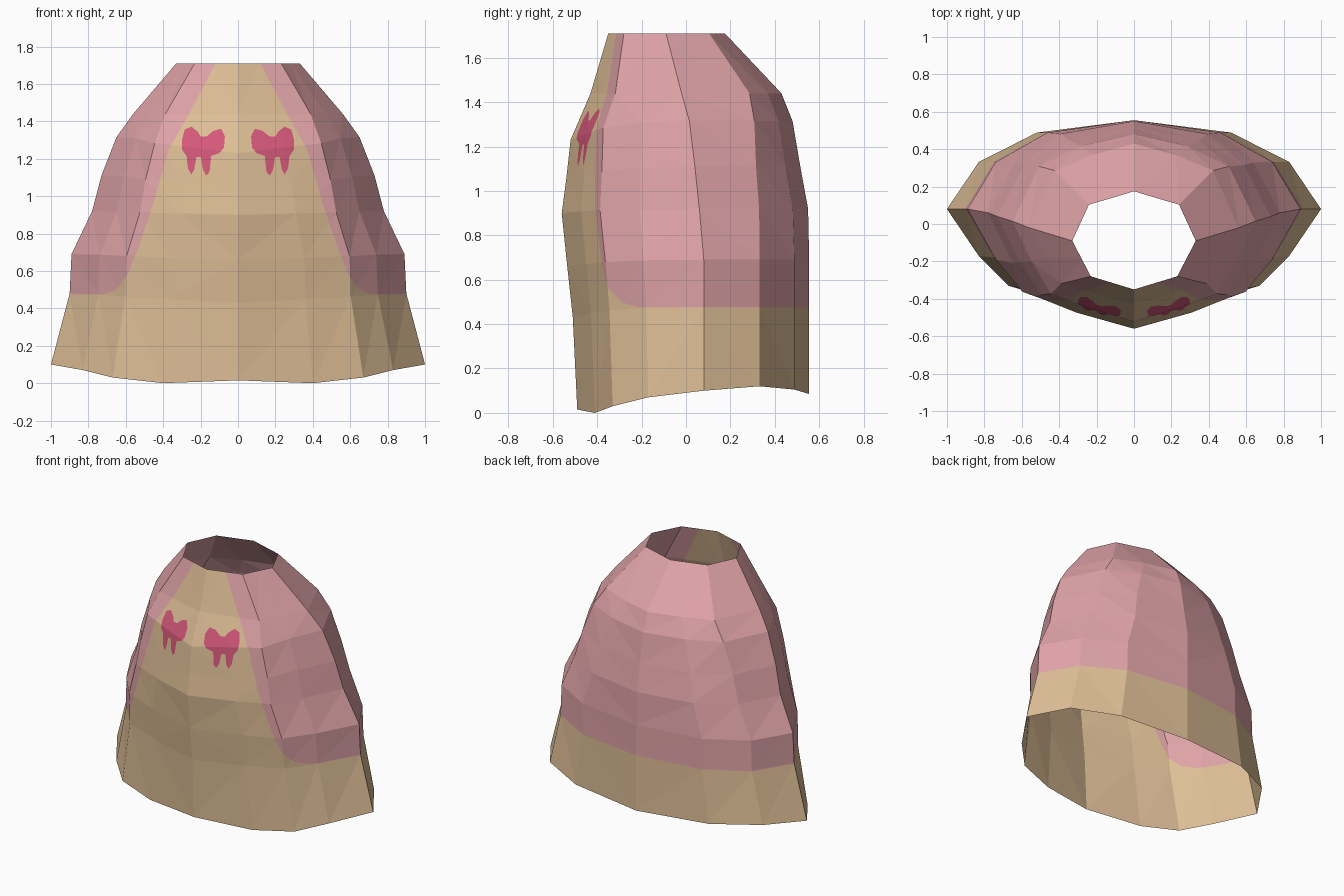
import bpy, bmesh
from mathutils import Vector

if "Cube" in bpy.data.objects:
    bpy.data.objects.remove(bpy.data.objects["Cube"])


def material(name, rgb):
    m = bpy.data.materials.new(name)
    m.diffuse_color = [((c / 255 + 0.055) / 1.055) ** 2.4 for c in rgb] + [1]
    m.use_nodes = True
    m.node_tree.nodes["Principled BSDF"].inputs["Base Color"].default_value = m.diffuse_color
    return m


# Rings from neck to hem: side half-width, side y, front y, back y, side z, front z
rings = [
    (0.33, -0.09, -0.35, 0.175, 1.71, 1.71),
    (0.56, -0.02, -0.43, 0.43, 1.44, 1.44),
    (0.65, 0.015, -0.52, 0.48, 1.315, 1.23),
    (0.73, 0.04, -0.54, 0.515, 1.11, 1.05),
    (0.78, 0.06, -0.56, 0.55, 0.92, 0.90),
    (0.89, 0.08, -0.535, 0.555, 0.69, 0.66),
    (0.90, 0.08, -0.51, 0.555, 0.48, 0.43),
    (1.00, 0.08, -0.49, 0.555, 0.10, 0.015),
]
# Half outline from front centre to back centre, as fractions (x, y), at neck and hem
neck = [(0, -1), (.35, -.865), (.70, -.73), (.85, -.365), (1, 0), (.73, .73), (.36, .865), (0, 1)]
hem = [(0, -1), (.40, -.86), (.67, -.72), (.83, -.44), (1, 0), (.83, .53), (.52, .86), (0, 1)]
hem_z = [.015, 0, .03, .07, .10, .12, .105, .085]
blend = [1, .75, .5, .25, .1, 0, 0, 0]

# Faceted garment shell
bm = bmesh.new()
loops = []
for r, (w, ys, yf, yb, zs, zf) in enumerate(rings):
    half = []
    for c in range(8):
        fx, fy = Vector(hem[c]).lerp(Vector(neck[c]), blend[r])
        y = ys + (fy * (yb - ys) if fy > 0 else -fy * (yf - ys))
        z = hem_z[c] if r == 7 else zs + max(-fy, 0) ** 3 * (zf - zs)
        half.append((fx * w, y, z))
    full = half + [(-x, y, z) for x, y, z in half[-2:0:-1]]
    loops.append([bm.verts.new(p) for p in full])
for a, b in zip(loops, loops[1:]):
    for i in range(14):
        j = (i + 1) % 14
        bm.faces.new((b[i], b[j], a[j], a[i]))
bmesh.ops.triangulate(bm, faces=bm.faces[:])


def cut(p, q, keep):
    """Slice chosen faces along the line p-q of the front view."""
    faces = [f for f in bm.faces if keep(f.calc_center_median())]
    geom = set(faces)
    for f in faces:
        geom.update(f.edges, f.verts)
    bmesh.ops.bisect_plane(bm, geom=list(geom), dist=1e-5, plane_co=(p[0], 0, p[1]),
                           plane_no=(q[1] - p[1], 0, p[0] - q[0]))


def inside(x, z, poly):
    hit = False
    for (x1, z1), (x2, z2) in zip(poly, poly[1:] + poly[:1]):
        if (z1 > z) != (z2 > z) and x < x1 + (z - z1) * (x2 - x1) / (z2 - z1):
            hit = not hit
    return hit


# Edge of the front panel and the hem band
edge = [(.12, 1.71), (.25, 1.46), (.37, 1.25), (.45, .97), (.53, .73), (.59, .58), (.65, .50), (.72, .475)]
panel = [(x, z) for x, z in edge] + [(-x, z) for x, z in edge[::-1]]
panel[0], panel[-1] = (.12, 1.72), (-.12, 1.72)
cut((0, .475), (1, .475), lambda c: True)
for s in (1, -1):
    for p, q in zip(edge, edge[1:]):
        cut((s * p[0], p[1]), (s * q[0], q[1]),
            lambda c: c.y < 0 and c.x * s > 0 and q[1] - .25 < c.z < p[1] + .25)

# Two painted bows, cut into the chest
bow = [(.30, 1.30), (.285, 1.355), (.25, 1.372), (.215, 1.345), (.20, 1.318), (.17, 1.318), (.13, 1.35),
       (.09, 1.36), (.07, 1.32), (.075, 1.26), (.10, 1.23), (.143, 1.215), (.152, 1.13), (.17, 1.11),
       (.187, 1.14), (.198, 1.21), (.222, 1.21), (.235, 1.14), (.25, 1.115), (.268, 1.15),
       (.275, 1.215), (.30, 1.25)]
bows = [bow, [(-x, z) for x, z in bow]]
for s, poly in zip((1, -1), bows):
    front = lambda c: c.y < -.2 and c.x * s > 0 and .8 < c.z < 1.6
    box = lambda c: c.y < -.2 and .065 < c.x * s < .305 and 1.105 < c.z < 1.375
    for x in (.065, .305):
        cut((s * x, 0), (s * x, 1), front)
    for z in (1.105, 1.375):
        cut((0, z), (1, z), front)
    for p, q in zip(poly, poly[1:] + poly[:1]):
        cut(p, q, box)

# Colours by region
for f in bm.faces:
    f.smooth = False
    c = f.calc_center_median()
    if c.y < -.2 and any(inside(c.x, c.z, b) for b in bows):
        f.material_index = 2
    elif c.z > .475 and not (c.y < 0 and inside(c.x, c.z, panel)):
        f.material_index = 1

mesh = bpy.data.meshes.new("garment")
bm.to_mesh(mesh)
bm.free()
for m in (material("tan cloth", (222, 190, 150)), material("pink cloth", (223, 163, 167)),
          material("rose bow", (212, 88, 122))):
    mesh.materials.append(m)
bpy.context.collection.objects.link(bpy.data.objects.new("garment", mesh))
